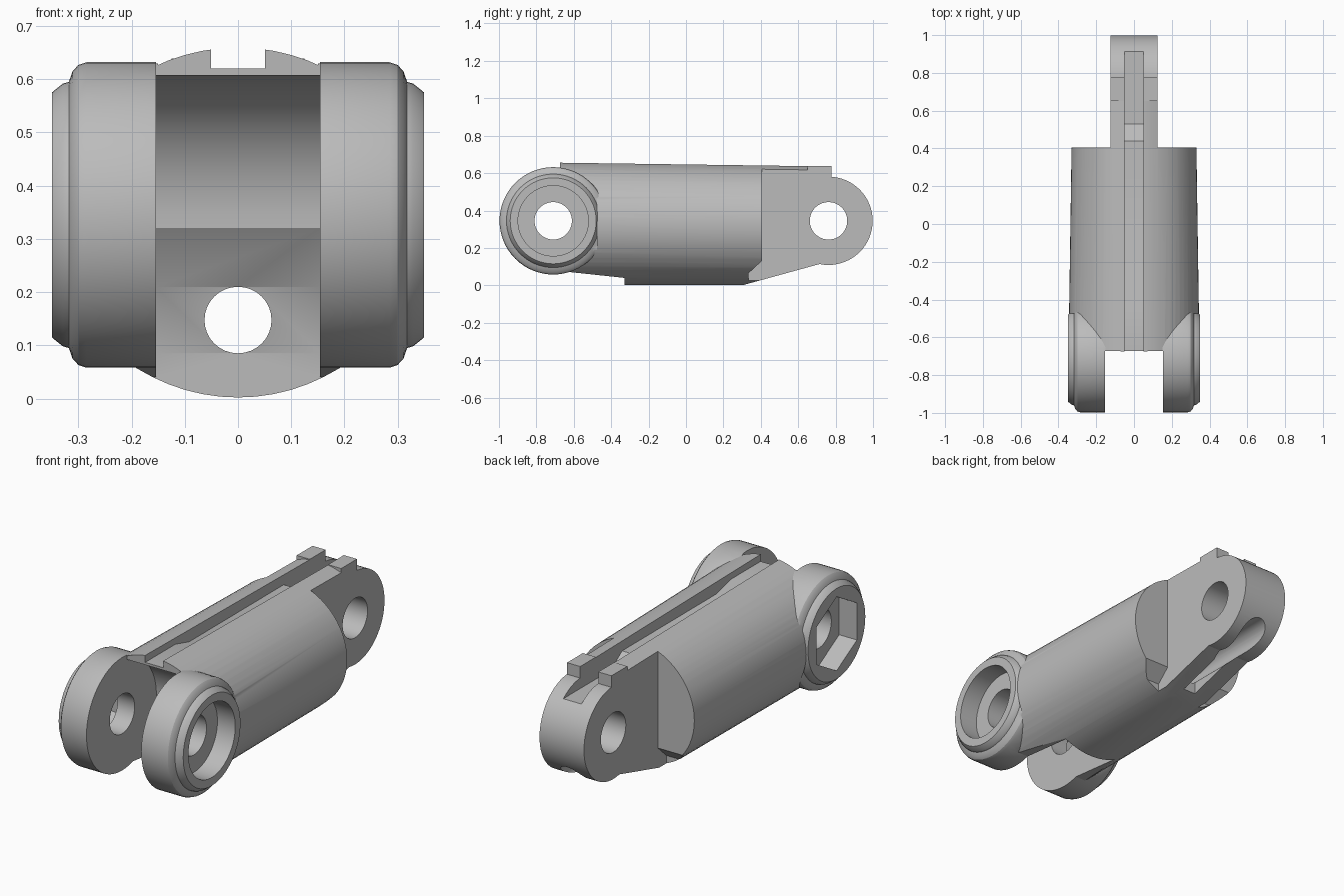
import bpy, bmesh, math
from mathutils import Vector

cube = bpy.data.objects.get("Cube")
if cube:
    bpy.data.objects.remove(cube, do_unlink=True)

grey = bpy.data.materials.new("plain grey")
grey.use_nodes = True
colour = (0.5, 0.5, 0.5, 1)
grey.diffuse_color = colour
grey.node_tree.nodes["Principled BSDF"].inputs["Base Color"].default_value = colour

FRONT = (-0.71, 0.345)   # front pivot (y, z)
REAR = (0.762, 0.345)    # rear pivot (y, z)


def loft(name, rings):
    """Skin a row of equal-sized rings and cap both ends."""
    bm = bmesh.new()
    rows = [[bm.verts.new(p) for p in ring] for ring in rings]
    for a, b in zip(rows, rows[1:]):
        for i in range(len(a)):
            j = (i + 1) % len(a)
            bm.faces.new((a[i], a[j], b[j], b[i]))
    bm.faces.new(rows[0])
    bm.faces.new(rows[-1])
    bmesh.ops.recalc_face_normals(bm, faces=bm.faces)
    mesh = bpy.data.meshes.new(name)
    bm.to_mesh(mesh)
    bm.free()
    mesh.materials.append(grey)
    obj = bpy.data.objects.new(name, mesh)
    bpy.context.collection.objects.link(obj)
    return obj


def prism(name, x0, x1, profile):
    """Extrude a (y, z) outline along x."""
    return loft(name, [[Vector((x, y, z)) for y, z in profile] for x in (x0, x1)])


def box(name, x0, x1, y0, y1, z0, z1):
    return prism(name, x0, x1, [(y0, z0), (y1, z0), (y1, z1), (y0, z1)])


def turned(name, centre, steps, sides=64):
    """Lathe (x, radius) steps about an axis parallel to x."""
    angles = [2 * math.pi * i / sides for i in range(sides)]
    return loft(name, [[Vector((x, centre[0] + r * math.sin(a), centre[1] + r * math.cos(a)))
                        for a in angles] for x, r in steps])


def tube(name, steps, sides=64):
    """Loft ellipses (y, x radius, z bottom, z top) along y."""
    angles = [2 * math.pi * i / sides for i in range(sides)]
    return loft(name, [[Vector((rx * math.sin(a), y, (lo + hi) / 2 + (hi - lo) / 2 * math.cos(a)))
                        for a in angles] for y, rx, lo, hi in steps])


def combine(target, tool, operation="DIFFERENCE"):
    tool.hide_render = True
    mod = target.modifiers.new("cut", "BOOLEAN")
    mod.operation = operation
    mod.solver = "EXACT"
    mod.object = tool
    bpy.context.view_layer.objects.active = target
    bpy.ops.object.modifier_apply(modifier=mod.name)
    bpy.data.objects.remove(tool, do_unlink=True)


# Tapered barrel
link = tube("link_body", [(-0.70, 0.347, 0.002, 0.66), (0.77, 0.325, 0.002, 0.64)])

# Sloped underside at both ends
combine(link, prism("rear_slope", -0.5, 0.5, [(0.3, 0), (0.9, 0.165), (0.9, -0.1), (0.3, -0.1)]))
for s in (-1, 1):
    combine(link, prism("front_slope", s * 0.14, s * 0.5,
                        [(-0.33, 0.04), (-0.8, 0.09), (-0.8, -0.1), (-0.33, -0.1)]))
    combine(link, box("ear_relief", s * 0.312, s * 0.5, -0.8, -0.475, -0.1, 0.8))

# Rounded rear tang with two stop blocks
combine(link, turned("tang_round", REAR, [(-0.14, 0.236), (0.14, 0.236)]), "UNION")
for s in (-1, 1):
    combine(link, box("stop_block", s * 0.04, s * 0.14, 0.65, 0.777, 0.5, 0.639), "UNION")
for s in (-1, 1):
    combine(link, prism("tang_side", s * 0.125, s * 0.5,
                        [(0.405, 0.8), (0.405, 0.13), (0.335, 0.065), (0.335, -0.1),
                         (1.1, -0.1), (1.1, 0.8)]))

# Front ears with rounded rims and raised bosses
ear = [(0.15, 0.287), (0.285, 0.287), (0.3, 0.282), (0.311, 0.27), (0.318, 0.25),
       (0.329, 0.247), (0.35, 0.23)]
for s in (-1, 1):
    combine(link, turned("front_ear", FRONT, [(s * x, r) for x, r in ear]), "UNION")

# Slot between the ears with a hollow inner wall
arc = [(-0.71 + 0.275 * math.sin(a), 0.335 + 0.275 * math.cos(a))
       for a in [math.radians(8 + 85 * i / 14) for i in range(15)]]
combine(link, prism("fork_slot", -0.154, 0.154,
                    [(-1.1, -0.1), (-1.1, 0.8), (-0.68, 0.8)] + arc +
                    [(-0.36, 0.21), (-0.33, 0.085), (-0.33, -0.1)]))

# Pivot holes, hexagonal pocket on the right, round pocket on the left
combine(link, turned("front_pin_hole", FRONT, [(-0.5, 0.1), (0.5, 0.1)]))
combine(link, turned("rear_pin_hole", REAR, [(-0.5, 0.1), (0.5, 0.1)]))
combine(link, turned("hex_pocket", FRONT, [(-0.5, 0.188), (-0.25, 0.188)], 6))
combine(link, turned("round_pocket", FRONT, [(0.25, 0.188), (0.5, 0.188)]))

# Stepped groove along the top
combine(link, prism("top_groove", -0.051, 0.051,
                    [(-0.9, 0.8), (-0.9, 0.62), (-0.43, 0.62), (-0.32, 0.59), (0.44, 0.59),
                     (0.53, 0.527), (1.1, 0.527), (1.1, 0.8)]))

# Cord channel through the length, opening under the tang
combine(link, tube("cord_channel", [(-0.6, 0.063, 0.085, 0.21), (1.2, 0.063, 0.085, 0.21)], 32))
combine(link, box("under_groove", -0.035, 0.035, 0.42, 0.7, -0.1, 0.14))

bpy.ops.object.select_all(action="DESELECT")
link.select_set(True)
bpy.context.view_layer.objects.active = link
bpy.ops.object.shade_smooth_by_angle(angle=math.radians(25))
